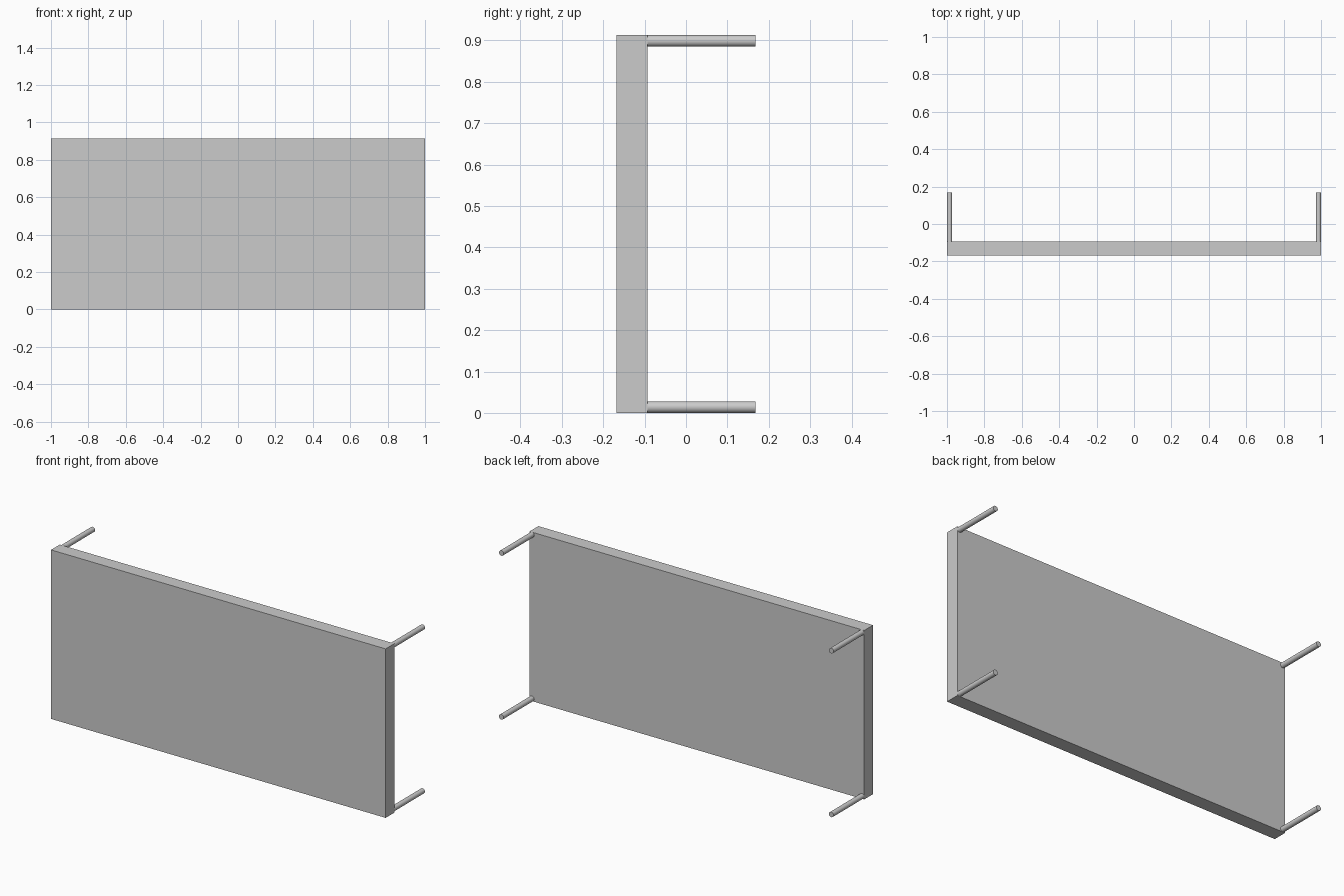
import bpy
from math import pi

if "Cube" in bpy.data.objects:
    bpy.data.objects.remove(bpy.data.objects["Cube"])

HEIGHT = 0.913             # panel height
Y_FRONT, Y_BACK = -0.168, -0.093
LEG_END = 0.168
LEG_R = 0.014

# Table top slab, standing on its long edge
bpy.ops.mesh.primitive_cube_add(size=1, location=(0, (Y_FRONT + Y_BACK) / 2, HEIGHT / 2))
top = bpy.context.object
top.name = "table_top"
top.scale = (2, Y_BACK - Y_FRONT, HEIGHT)
bpy.ops.object.transform_apply(location=False, rotation=False, scale=True)


# Round legs pointing backwards from each corner
def add_leg(name, x, z):
    bpy.ops.mesh.primitive_cylinder_add(
        vertices=32, radius=LEG_R, depth=LEG_END - Y_BACK,
        location=(x, (Y_BACK + LEG_END) / 2, z), rotation=(pi / 2, 0, 0))
    bpy.context.object.name = name
    bpy.ops.object.shade_smooth_by_angle()


for side, x in (("left", -1 + LEG_R), ("right", 1 - LEG_R)):
    for level, z in (("lower", LEG_R), ("upper", HEIGHT - LEG_R)):
        add_leg(f"{level}_{side}_leg", x, z)
